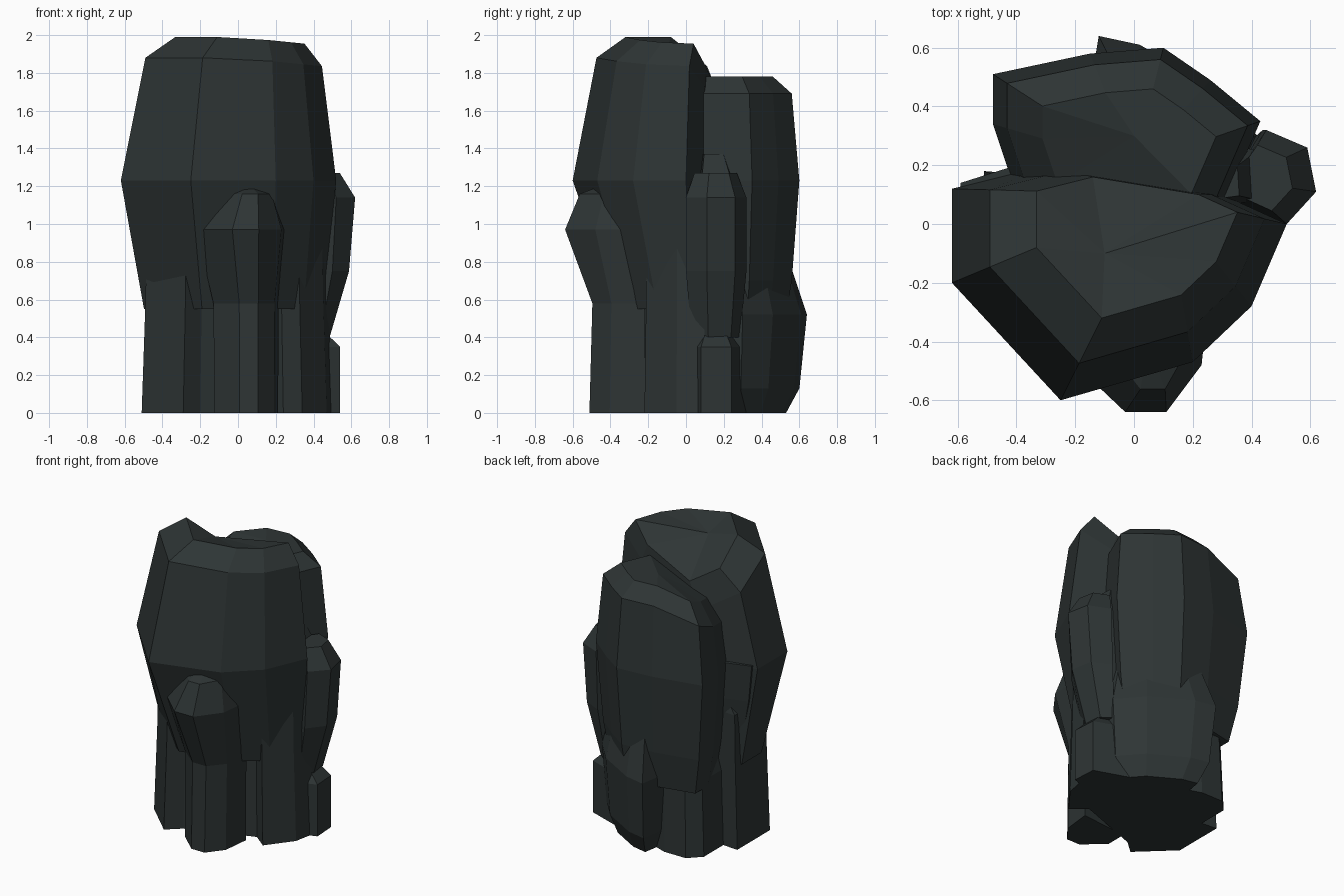
import bpy
import bmesh

cube = bpy.data.objects.get("Cube")
if cube:
    bpy.data.objects.remove(cube, do_unlink=True)

# One dark slate colour for the whole rock
slate = bpy.data.materials.new("dark_slate")
slate.use_nodes = True
slate.diffuse_color = (0.027, 0.035, 0.035, 1)
slate.node_tree.nodes["Principled BSDF"].inputs["Base Color"].default_value = slate.diffuse_color


def level_top(x, y):
    return 0


def stone(name, outline, pivot, levels, dip=level_top, crown=None):
    """Stack one outline, scaled about a pivot at each level.

    A level is (height, scale) or (height, scale in x, scale in y).
    dip(x, y) lowers the two topmost levels; crown is an optional centre point.
    """
    bm = bmesh.new()
    px, py = pivot
    loops = []
    for index, (height, *scale) in enumerate(levels):
        near_top = index >= len(levels) - 2
        loop = []
        for x, y in outline:
            x = px + (x - px) * scale[0]
            y = py + (y - py) * scale[-1]
            drop = dip(x, y) if near_top else 0
            loop.append(bm.verts.new((x, y, height - drop)))
        loops.append(loop)

    # Sides between neighbouring levels
    count = len(outline)
    for low, high in zip(loops, loops[1:]):
        for i in range(count):
            j = (i + 1) % count
            bm.faces.new((low[i], low[j], high[j], high[i]))

    # Closed bottom, then a flat or faceted top
    bm.faces.new(reversed(loops[0]))
    top = loops[-1]
    if crown:
        tip = bm.verts.new(crown)
        for i in range(count):
            bm.faces.new((top[i], top[(i + 1) % count], tip))
    else:
        bm.faces.new(top)

    bmesh.ops.recalc_face_normals(bm, faces=bm.faces)
    mesh = bpy.data.meshes.new(name)
    bm.to_mesh(mesh)
    bm.free()
    mesh.materials.append(slate)
    rock = bpy.data.objects.new(name, mesh)
    bpy.context.collection.objects.link(rock)


def front_dip(x, y):
    """The front crown falls off towards the crease and a little to the left."""
    return 2.5 * max(0, y - 0.05) + 0.1 * max(0, x)


def back_dip(x, y):
    """The back crown falls off towards the crease on the right."""
    return 0.4 * max(0, 0.25 - x - y)


# Tall front column, widest at mid height and tucked in below
stone("front_column",
      [(-0.62, 0.12), (-0.62, -0.2), (-0.25, -0.6), (0.2, -0.47),
       (0.4, -0.28), (0.52, 0), (0.3, 0.1), (-0.3, 0.2)],
      pivot=(0.1, 0.1),
      levels=[(0.55, 0.83, 0.66), (1.23, 1), (1.88, 0.82), (1.99, 0.6)],
      dip=front_dip, crown=(-0.1, -0.1, 1.93))

# Grooved foot under the front column
stone("front_base",
      [(-0.51, 0.18), (-0.51, -0.17), (-0.29, -0.38), (-0.2, -0.3),
       (0.24, -0.14), (0.34, -0.22), (0.47, -0.05), (0.5, 0.1)],
      pivot=(0, 0),
      levels=[(0, 1), (0.6, 0.96), (0.9, 0.95), (1.1, 0.6)])

# Shorter back column behind the crease
stone("back_column",
      [(0.3, 0.05), (0.43, 0.35), (0.26, 0.49), (0.1, 0.6),
       (-0.15, 0.58), (-0.48, 0.51), (-0.48, 0.34), (-0.4, 0.1)],
      pivot=(0, 0.2),
      levels=[(0.45, 0.8), (0.7, 0.9), (1.23, 1), (1.69, 0.9), (1.78, 0.65)],
      dip=back_dip, crown=(0, 0.3, 1.78))

# Narrow foot under the back column
stone("back_base",
      [(-0.4, 0.1), (-0.4, 0.38), (-0.32, 0.46), (-0.16, 0.46), (0.3, 0.3), (0.3, 0)],
      pivot=(0, 0.2),
      levels=[(0, 1), (0.5, 0.95), (0.7, 0.8)])

# Boulder leaning on the front, running down to the ground as a rib
stone("front_boulder",
      [(-0.22, -0.25), (-0.22, -0.46), (-0.03, -0.64),
       (0.11, -0.64), (0.23, -0.48), (0.26, -0.2)],
      pivot=(0.1, -0.25),
      levels=[(0, 0.7, 0.67), (0.58, 0.72, 0.63), (0.97, 1), (1.16, 0.6, 0.8)],
      crown=(0.05, -0.4, 1.22))

# Leaf-shaped spur on the left side
stone("side_spur",
      [(0.3, 0.1), (0.52, 0), (0.62, 0.11), (0.59, 0.26), (0.45, 0.32)],
      pivot=(0.35, 0.15),
      levels=[(0.4, 0.5, 0.8), (0.75, 0.88, 1), (1.14, 1), (1.27, 0.7)])

# Slim slab standing in the crease above the spur
stone("crease_slab",
      [(0.2, 0.05), (0.43, 0.08), (0.42, 0.25), (0.2, 0.3)],
      pivot=(0.25, 0.12),
      levels=[(0.4, 0.9), (1.2, 1), (1.37, 0.6)])

# Low stone at the foot of the spur
stone("foot_knob",
      [(0.3, 0), (0.54, 0.08), (0.53, 0.24), (0.3, 0.32)],
      pivot=(0.3, 0.15),
      levels=[(0, 1), (0.35, 1), (0.42, 0.7)])

# Broad undercut stone low on the back
stone("back_knob",
      [(-0.16, 0.4), (-0.12, 0.64), (0.02, 0.61), (0.28, 0.46), (0.42, 0.3), (0.4, 0)],
      pivot=(0.1, 0.2),
      levels=[(0, 0.75), (0.13, 0.91), (0.52, 1), (0.85, 0.75)])

# Overhanging chip on the right side
stone("overhang_chip",
      [(-0.3, 0.05), (-0.4, 0.2), (-0.59, 0.14), (-0.6, -0.1)],
      pivot=(-0.3, 0.05),
      levels=[(0.8, 0.75), (1, 0.9), (1.25, 1)])
